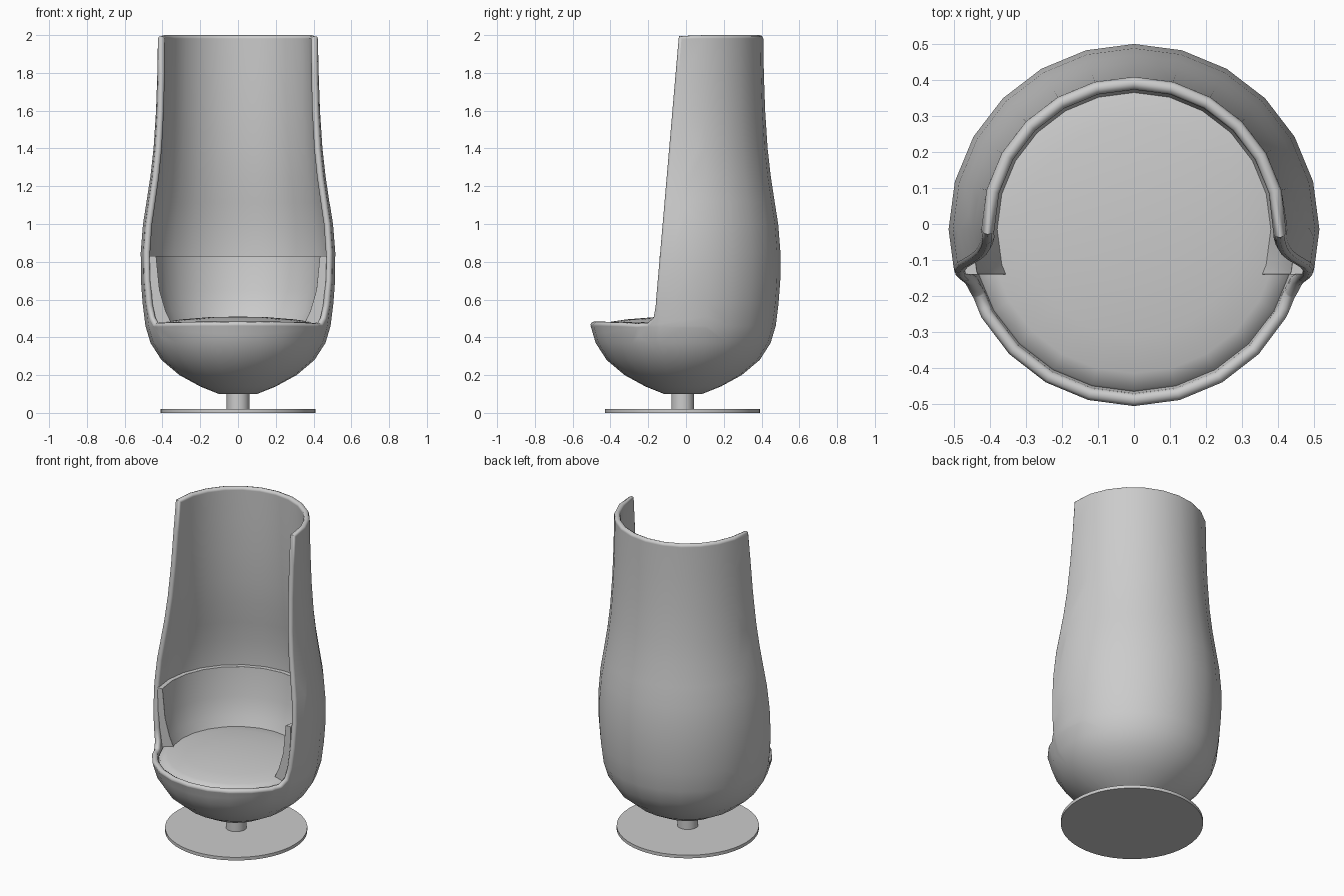
import bpy, bmesh, math
from mathutils import Vector

if "Cube" in bpy.data.objects:
    bpy.data.objects.remove(bpy.data.objects["Cube"])

grey = bpy.data.materials.new("plain grey")
grey.use_nodes = True
colour = (0.6, 0.6, 0.6, 1)
grey.diffuse_color = colour
grey.node_tree.nodes["Principled BSDF"].inputs["Base Color"].default_value = colour

AXIS_Y = -0.015
WALL = 0.036


def finish(obj, angle=40):
    obj.data.materials.append(grey)
    bpy.ops.object.select_all(action='DESELECT')
    obj.select_set(True)
    bpy.context.view_layer.objects.active = obj
    bpy.ops.object.shade_smooth_by_angle(angle=math.radians(angle))


def to_object(name, bm):
    mesh = bpy.data.meshes.new(name)
    bm.to_mesh(mesh)
    bm.free()
    obj = bpy.data.objects.new(name, mesh)
    bpy.context.collection.objects.link(obj)
    return obj


def revolve(profile, closed=False, steps=24):
    """Spin a list of (radius, height) points around the chair axis."""
    bm = bmesh.new()
    verts = [bm.verts.new((r, AXIS_Y, z)) for r, z in profile]
    pairs = list(zip(verts, verts[1:]))
    if closed:
        pairs.append((verts[-1], verts[0]))
    edges = [bm.edges.new(p) for p in pairs]
    bmesh.ops.spin(bm, geom=verts + edges, cent=(0, AXIS_Y, 0), axis=(0, 0, 1),
                   angle=math.tau, steps=steps)
    bmesh.ops.remove_doubles(bm, verts=bm.verts[:], dist=0.0005)
    bmesh.ops.recalc_face_normals(bm, faces=bm.faces[:])
    return bm


# Egg-shaped shell with an open front
shell_profile = [(0, .1), (.1, .1), (.2, .14), (.31, .2), (.405, .28), (.463, .37),
                 (.49, .46), (.505, .58), (.514, .7), (.515, .85), (.503, 1.0),
                 (.484, 1.12), (.464, 1.25), (.447, 1.4), (.434, 1.6),
                 (.427, 1.8), (.424, 1.982)]
bm = revolve(shell_profile)
if sum(f.normal.dot(f.calc_center_median() - Vector((0, AXIS_Y, .9))) for f in bm.faces) < 0:
    bmesh.ops.reverse_faces(bm, faces=bm.faces[:])

# Opening outline in side view: steep edge, rounded corner, level front lip
outline = [(-.022, 2.0), (-.146, .56), (-.162, .495), (-.195, .462), (-.24, .455), (-.6, .463)]
cuts = []
for (y0, z0), (y1, z1) in zip(outline, outline[1:]):
    normal = Vector((0, z1 - z0, y0 - y1)).normalized()
    cuts.append((Vector((0, y0, z0)), normal))
for point, normal in cuts:
    near = [f for f in bm.faces if f.calc_center_median().y < .12
            and f.calc_center_median().z > .35]
    geom = near + list({e for f in near for e in f.edges}) + list({v for f in near for v in f.verts})
    bmesh.ops.bisect_plane(bm, geom=geom, dist=0.0005, plane_co=point, plane_no=normal)
opening = [f for f in bm.faces
           if all((f.calc_center_median() - p).dot(n) > 0 for p, n in cuts)]
bmesh.ops.delete(bm, geom=opening, context='FACES')
bmesh.ops.remove_doubles(bm, verts=bm.verts[:], dist=0.01)
bm.normal_update()

# Follow the open border for the rounded rim
border = [e for e in bm.edges if e.is_boundary]
start = border[0].verts[0]
path, vert, edge = [], start, border[0]
while True:
    path.append(vert.co - vert.normal * WALL / 2)
    vert = edge.other_vert(vert)
    if vert == start or len(path) > len(border):
        break
    edge = next(e for e in vert.link_edges if e.is_boundary and e != edge)

# The wall's edge is left open because the rim closes it
shell = to_object("shell", bm)
solid = shell.modifiers.new("wall", 'SOLIDIFY')
solid.thickness = WALL
solid.offset = -1
solid.use_rim = False
finish(shell, 50)

# Rounded rim around the whole opening
curve = bpy.data.curves.new("rim", 'CURVE')
curve.dimensions = '3D'
curve.bevel_depth = WALL / 2
curve.bevel_resolution = 2
spline = curve.splines.new('POLY')
spline.points.add(len(path) - 1)
for p, co in zip(spline.points, path):
    p.co = (*co, 1)
spline.use_cyclic_u = True
rim = bpy.data.objects.new("rim", curve)
bpy.context.collection.objects.link(rim)
bpy.ops.object.select_all(action='DESELECT')
rim.select_set(True)
bpy.context.view_layer.objects.active = rim
bpy.ops.object.convert(target='MESH')
finish(bpy.context.view_layer.objects.active, 60)

# Wrap-around back cushion, thicker at the bottom
bm = revolve([(.37, .46), (.405, .54), (.435, .65), (.452, .83), (.485, .83),
              (.48, .65), (.465, .46)], closed=True)
bmesh.ops.bisect_plane(bm, geom=bm.verts[:] + bm.edges[:] + bm.faces[:],
                       plane_co=(0, -.14, 0), plane_no=(0, -1, 0), clear_outer=True)
bmesh.ops.holes_fill(bm, edges=[e for e in bm.edges if e.is_boundary], sides=0)
bmesh.ops.recalc_face_normals(bm, faces=bm.faces[:])
cushion = to_object("back_cushion", bm)
bevel = cushion.modifiers.new("soft edges", 'BEVEL')
bevel.width = .012
bevel.segments = 2
bevel.limit_method = 'ANGLE'
bevel.angle_limit = math.radians(50)
finish(cushion)

# Domed seat cushion
seat = to_object("seat", revolve([(0, .51), (.15, .507), (.3, .495), (.4, .48),
                                  (.445, .465), (.455, .44), (.42, .4), (0, .4)]))
finish(seat, 50)

# Pedestal stem and foot plate
for name, radius, low, high in (("stem", .06, .01, .13), ("foot_plate", .41, 0, .02)):
    bpy.ops.mesh.primitive_cylinder_add(vertices=48, radius=radius, depth=high - low,
                                        location=(0, -.018, (low + high) / 2))
    part = bpy.context.object
    part.name = name
    finish(part)
